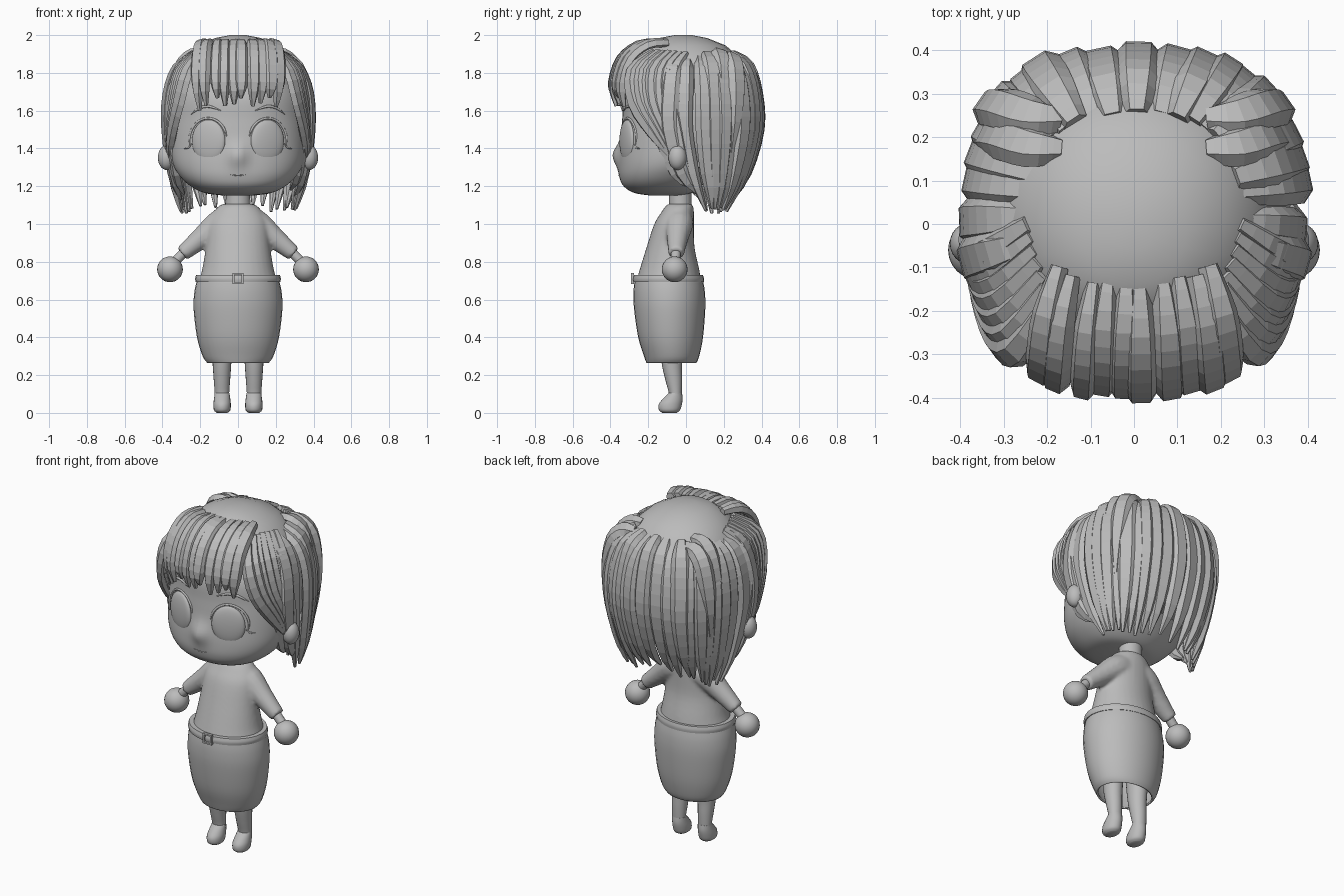
import bpy, bmesh, math, random
from mathutils import Vector, Matrix
from mathutils.bvhtree import BVHTree

random.seed(4)
cube = bpy.data.objects.get("Cube")
if cube:
    bpy.data.objects.remove(cube)

grey = bpy.data.materials.new("plain_grey")
grey.use_nodes = True
grey.diffuse_color = (0.5, 0.5, 0.5, 1)
grey.node_tree.nodes["Principled BSDF"].inputs["Base Color"].default_value = (0.5, 0.5, 0.5, 1)
SIDES = ((1, "left"), (-1, "right"))


def finish(bm, name, angle=40):
    """Turn a bmesh into an object; angle 0 keeps flat faces."""
    bmesh.ops.recalc_face_normals(bm, faces=bm.faces[:])
    me = bpy.data.meshes.new(name)
    bm.to_mesh(me)
    bm.free()
    me.materials.append(grey)
    if angle:
        for p in me.polygons:
            p.use_smooth = True
        me.set_sharp_from_angle(angle=math.radians(angle))
    ob = bpy.data.objects.new(name, me)
    bpy.context.collection.objects.link(ob)
    return ob


def spline(keys, steps):
    """Catmull-Rom interpolation of equal-length tuples."""
    keys = [tuple(k) for k in keys]
    ext = [keys[0]] + keys + [keys[-1]]
    out = []
    for i in range(len(keys) - 1):
        for s in range(steps):
            t = s / steps
            out.append([0.5 * (2 * b + (c - a) * t + (2 * a - 5 * b + 4 * c - d) * t * t
                               + (3 * b - a - 3 * c + d) * t ** 3)
                        for a, b, c, d in zip(*ext[i:i + 4])])
    return out + [list(keys[-1])]


def skin(bm, rings, caps=True):
    rows = [[bm.verts.new(p) for p in r] for r in rings]
    n = len(rows[0])
    for a, b in zip(rows, rows[1:]):
        for i in range(n):
            bm.faces.new((a[i], a[(i + 1) % n], b[(i + 1) % n], b[i]))
    if caps:
        bm.faces.new(rows[0])
        bm.faces.new(rows[-1])


def loft(name, keys, n=32, steps=4, power=2.0, x=0, caps=True, angle=40):
    """Stack of rounded rings; each key is z, half width, front y, back y."""
    rings = []
    for z, w, f, b in spline(keys, steps):
        ring = []
        for i in range(n):
            a = 2 * math.pi * i / n
            c, s = math.cos(a), math.sin(a)
            ring.append((x + w * math.copysign(abs(c) ** (2 / power), c),
                         (f + b) / 2 + (b - f) / 2 * math.copysign(abs(s) ** (2 / power), s), z))
        rings.append(ring)
    bm = bmesh.new()
    skin(bm, rings, caps)
    return finish(bm, name, angle)


ROUND = [(math.cos(i * math.pi / 6), math.sin(i * math.pi / 6)) for i in range(12)]
LOCK = [(1, -0.2), (0.55, 0.8), (-0.55, 0.8), (-1, -0.2), (-0.5, -0.8), (0.5, -0.8)]
CORE = Vector((0, 0.02, 1.5))


def sweep(bm, keys, section, thick=None, steps=3, core=CORE):
    """Sweep a section along keys of x, y, z, half width; thick sets depth."""
    pts = spline(keys, steps)
    pos = [Vector(p[:3]) for p in pts]
    rings = []
    for i, p in enumerate(pos):
        tan = (pos[min(i + 1, len(pos) - 1)] - pos[max(i - 1, 0)]).normalized()
        out = p - core
        out = (out - tan * out.dot(tan)).normalized()
        side = tan.cross(out)
        w = pts[i][3]
        d = w if thick is None else min(thick, w)
        rings.append([p + side * u * w + out * v * d for u, v in section])
    skin(bm, rings)


def ball(name, loc, radii, turn=0):
    bm = bmesh.new()
    m = Matrix.Translation(loc) @ Matrix.Rotation(turn, 4, "Z") @ Matrix.Diagonal((*radii, 1))
    bmesh.ops.create_uvsphere(bm, u_segments=24, v_segments=16, radius=1, matrix=m)
    return finish(bm, name, 60)


def tube(name, keys, core=CORE):
    bm = bmesh.new()
    sweep(bm, keys, ROUND, core=core)
    return finish(bm, name)


# Head with a soft nose pulled out of the face
head = loft("head", [(1.152, 0.09, -0.2, -0.02), (1.165, 0.18, -0.275, 0.03), (1.2, 0.25, -0.33, 0.08),
                     (1.25, 0.305, -0.352, 0.13), (1.32, 0.345, -0.355, 0.2), (1.42, 0.362, -0.348, 0.27),
                     (1.55, 0.36, -0.338, 0.32), (1.7, 0.34, -0.32, 0.33), (1.85, 0.25, -0.2, 0.25),
                     (1.92, 0.1, -0.1, 0.15)], n=80, steps=6, power=2.15)
for v in head.data.vertices:
    if v.co.y < 0:
        v.co.y -= 0.036 * math.exp(-(v.co.x / 0.045) ** 2 - ((v.co.z - 1.365) / 0.06) ** 2)
bvh = BVHTree.FromPolygons([v.co[:] for v in head.data.vertices],
                           [p.vertices[:] for p in head.data.polygons])


def on_face(x, z):
    return bvh.ray_cast(Vector((x, -2, z)), Vector((0, 1, 0)))[:2]


def face_line(name, spots, r):
    """Thin ridge lying on the face, tapered at both ends."""
    last = len(spots) - 1
    tube(name, [(*on_face(x, z)[0], r * (0.35 if i in (0, last) else 1)) for i, (x, z) in enumerate(spots)])


# Face features and ears
face_line("mouth", [(-0.04, 1.262), (-0.015, 1.258), (0.015, 1.258), (0.04, 1.262)], 0.003)
for s, side in SIDES:
    hit, nrm = on_face(s * 0.156, 1.44)
    turn = math.atan2(nrm.x, -nrm.y)
    ball(side + "_eye", hit + Vector((0, 0.009, 0)), (0.094, 0.024, 0.112), turn)
    arc = [math.radians(a) for a in range(-10, 171, 20)]
    face_line(side + "_eyelid", [(s * (0.158 + 0.1 * math.cos(a)), 1.44 + 0.12 * math.sin(a))
                                 for a in arc], 0.006)
    face_line(side + "_lash", [(s * 0.245, 1.425), (s * 0.262, 1.405), (s * 0.285, 1.4)], 0.005)
    face_line(side + "_eyebrow", [(s * 0.09, 1.6), (s * 0.15, 1.622), (s * 0.2, 1.615), (s * 0.25, 1.58)], 0.007)
    ball(side + "_ear", (s * 0.378, -0.045, 1.352), (0.046, 0.048, 0.066))

# Neck, top, skirt and belt
loft("neck", [(1.05, 0.07, -0.09, 0.03), (1.12, 0.065, -0.09, 0.03), (1.2, 0.065, -0.09, 0.03)])
top = loft("top", [(0.69, 0.21, -0.265, 0.082), (0.76, 0.19, -0.245, 0.07), (0.88, 0.17, -0.208, 0.045),
                   (1.0, 0.158, -0.168, 0.042), (1.06, 0.132, -0.132, 0.042), (1.095, 0.102, -0.108, 0.038),
                   (1.107, 0.075, -0.092, 0.03)])
skirt = loft("skirt", [(0.265, 0.163, -0.21, 0.055), (0.3, 0.187, -0.222, 0.07), (0.4, 0.217, -0.253, 0.09),
                       (0.55, 0.235, -0.275, 0.102), (0.64, 0.231, -0.278, 0.1), (0.7, 0.218, -0.272, 0.09)],
             caps=False)
wall = skirt.modifiers.new("cloth", "SOLIDIFY")
wall.thickness = 0.01
loft("belt", [(0.692, 0.224, -0.28, 0.094), (0.71, 0.227, -0.282, 0.095), (0.73, 0.222, -0.277, 0.09)])
bm = bmesh.new()
for x, z, w, h in ((-0.024, 0, 0.009, 0.058), (0.024, 0, 0.009, 0.058), (0, 0.025, 0.058, 0.009),
                   (0, -0.025, 0.058, 0.009)):
    bmesh.ops.create_cube(bm, size=1, matrix=Matrix.Translation((x, -0.283, 0.712 + z))
                          @ Matrix.Diagonal((w, 0.016, h, 1)))
finish(bm, "buckle", 0)

# Arms and legs
chest = Vector((0, 0.5, 0.9))
sleeves = []
for s, side in SIDES:
    sleeves.append(tube(side + "_sleeve", [(s * 0.06, -0.035, 1.02, 0.074), (s * 0.11, -0.038, 0.992, 0.075),
                                           (s * 0.19, -0.045, 0.928, 0.059), (s * 0.296, -0.052, 0.842, 0.042)], chest))
    tube(side + "_wrist", [(s * 0.28, -0.052, 0.855, 0.026), (s * 0.35, -0.058, 0.785, 0.026)], chest)
    ball(side + "_hand", (s * 0.36, -0.06, 0.76), (0.068, 0.068, 0.068))
    loft(side + "_leg", [(0.05, 0.036, -0.09, -0.025), (0.1, 0.038, -0.09, -0.022), (0.17, 0.043, -0.108, -0.02),
                         (0.27, 0.05, -0.13, -0.02), (0.45, 0.06, -0.15, 0)], n=20, x=s * 0.085)
    loft(side + "_foot", [(0, 0.028, -0.125, -0.05), (0.014, 0.043, -0.143, -0.032), (0.045, 0.046, -0.144, -0.022),
                          (0.075, 0.043, -0.122, -0.018), (0.105, 0.039, -0.092, -0.021)], n=20, x=s * 0.084)

# Sleeves melt into the top
with bpy.context.temp_override(active_object=top, object=top, selected_editable_objects=[top] + sleeves):
    bpy.ops.object.join()
blend = top.modifiers.new("blend", "REMESH")
blend.mode = "VOXEL"
blend.voxel_size = 0.01
blend.use_smooth_shade = True
soften = top.modifiers.new("soften", "SMOOTH")
soften.iterations = 6

# Hair cap
loft("hair_cap", [(1.3, 0.3, -0.15, 0.28), (1.5, 0.36, -0.24, 0.375), (1.65, 0.36, -0.29, 0.375),
                  (1.78, 0.335, -0.3, 0.345), (1.88, 0.275, -0.26, 0.285), (1.945, 0.205, -0.21, 0.21),
                  (1.985, 0.12, -0.14, 0.11), (2.0, 0.04, -0.06, 0.03)], n=20, steps=1, power=2.1, angle=25)

# Back and side locks hanging around the head
bm = bmesh.new()
COUNT = 25
for i in range(COUNT):
    a = math.radians(-22 + 224 * (i + random.uniform(-0.2, 0.2)) / (COUNT - 1))
    c, s = math.cos(a), math.sin(a)
    r = random.uniform(0.97, 1.02)
    mx = 0.382 * math.copysign(abs(c) ** 0.78, c) * r
    my = 0.03 + 0.362 * math.copysign(abs(s) ** 0.78, s) * r
    tx, ty = mx * 0.8, 0.07 + (my + 0.12) * 0.3
    tz = 1.13 - 0.07 * min(1, abs(tx) / 0.22) + random.uniform(-0.01, 0.03)
    tz += max(0, -s) * 0.3
    w = random.uniform(0.04, 0.055)
    lift = random.uniform(-0.02, 0.01)
    sweep(bm, [(mx * 0.62, 0.03 + (my - 0.03) * 0.62, 1.89 + lift, w * 0.6),
               (mx * 0.85, 0.03 + (my - 0.03) * 0.85, 1.835 + lift, w),
               (mx * 0.98, my * 0.98, 1.69, w * 1.1), (mx, my, 1.5, w * 1.05),
               (mx * 0.6 + tx * 0.4, my * 0.6 + ty * 0.4, 1.27, w * 0.8),
               (tx, ty, tz, 0.008)], LOCK, 0.026)
finish(bm, "back_locks", 0)

# Fringe over the forehead
bm = bmesh.new()
for i in range(10):
    x = -0.21 + 0.42 * i / 9 + random.uniform(-0.01, 0.01)
    k = 0.9 * x * x + random.uniform(-0.008, 0.008)
    w = random.uniform(0.03, 0.04)
    tip = 1.6 + (i % 3) * 0.02 + random.uniform(0, 0.03)
    sweep(bm, [(x * 0.85, -0.14 + k, 1.96, w * 0.6), (x, -0.25 + k, 1.95, w),
               (x * 1.06, -0.345 + k, 1.875, w * 1.1), (x * 1.07, -0.387 + k, 1.75, w),
               (x, -0.372 + k, tip, 0.01)], LOCK, 0.026)
finish(bm, "fringe", 0)

# Swept locks over the temples, with raised tufts on the crown
for s, side in SIDES:
    bm = bmesh.new()
    for i in range(7):
        u = i / 6
        w = random.uniform(0.034, 0.044)
        lo = [(0.19, -0.17, 1.91), (0.27, -0.29, 1.81), (0.315, -0.28, 1.64), (0.35, -0.18, 1.48), (0.362, -0.07, 1.34)]
        hi = [(0.24, 0.0, 1.9), (0.335, -0.06, 1.81), (0.375, -0.07, 1.64), (0.38, -0.04, 1.48), (0.365, 0.01, 1.3)]
        keys = [Vector(p).lerp(Vector(q), u) for p, q in zip(lo, hi)]
        sweep(bm, [(s * p.x, p.y, p.z, w * f) for p, f in zip(keys, (0.6, 1, 1.1, 0.9, 0.2))], LOCK, 0.024)
    finish(bm, side + "_temple_locks", 0)
    bm = bmesh.new()
    for y, z in ((0.17, 1.9), (0.24, 1.88)):
        sweep(bm, [(s * 0.17, y, z, 0.03), (s * 0.24, y + 0.01, z, 0.05), (s * 0.305, y + 0.03, z - 0.07, 0.052),
                   (s * 0.338, y + 0.03, z - 0.25, 0.045), (s * 0.33, y, z - 0.5, 0.01)], LOCK, 0.03)
    finish(bm, side + "_crown_tuft", 0)
